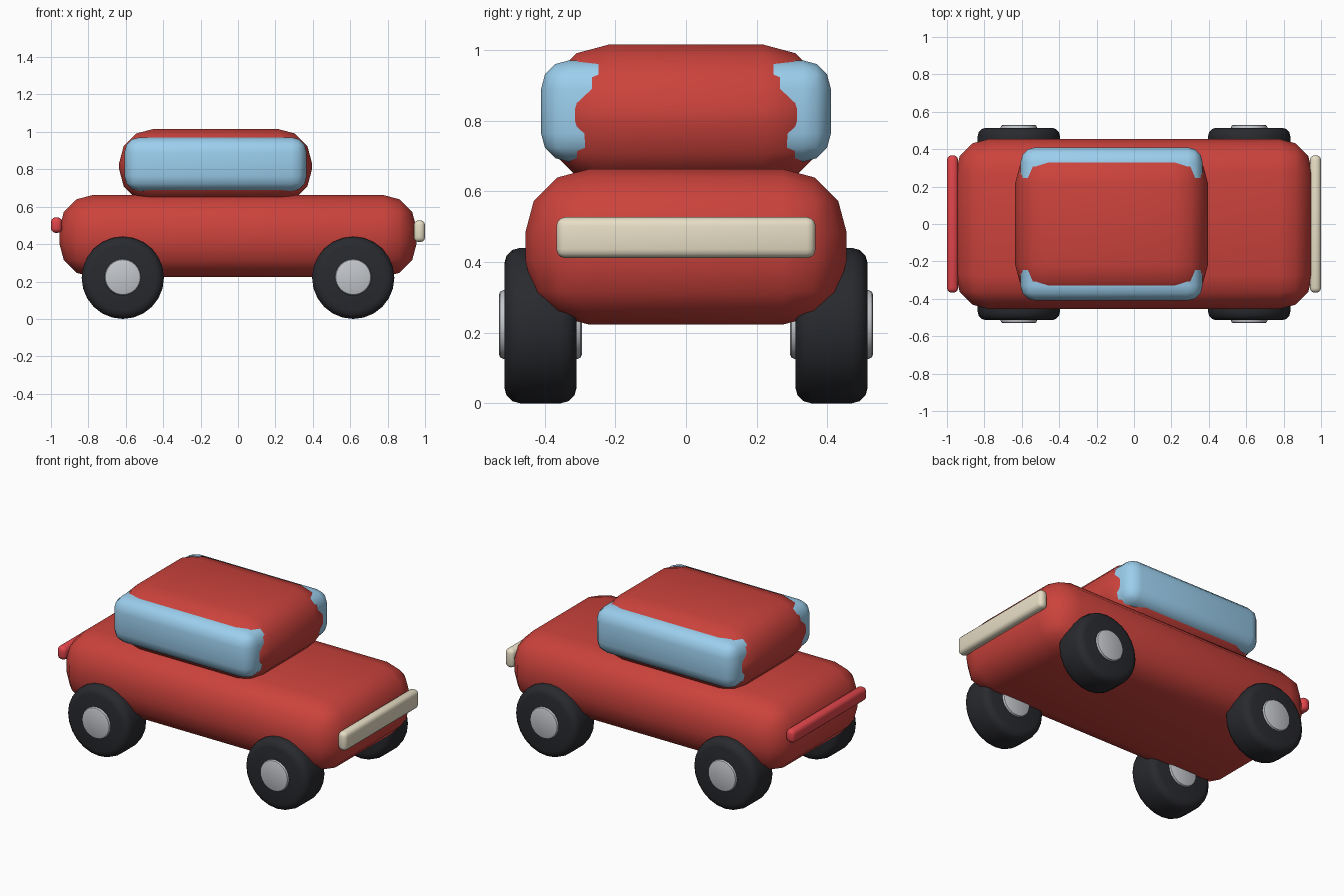
import bpy, math

if "Cube" in bpy.data.objects:
    bpy.data.objects.remove(bpy.data.objects["Cube"])

def material(name, rgb):
    m = bpy.data.materials.new(name)
    m.diffuse_color = (*rgb, 1)
    m.use_nodes = True
    m.node_tree.nodes["Principled BSDF"].inputs["Base Color"].default_value = m.diffuse_color
    return m

RED = material("red paint", (0.60, 0.055, 0.045))
BLUE = material("window blue", (0.33, 0.62, 0.85))
RUBBER = material("rubber", (0.022, 0.023, 0.028))
METAL = material("metal", (0.55, 0.57, 0.60))
CREAM = material("cream", (0.80, 0.73, 0.56))
LAMP = material("lamp red", (0.75, 0.06, 0.07))

def finish(name, mat, bevel, segments, angle=math.radians(40)):
    o = bpy.context.object
    o.name = name
    o.data.materials.append(mat)
    b = o.modifiers.new("bevel", 'BEVEL')
    b.width, b.segments = bevel, segments
    b.limit_method, b.angle_limit = 'ANGLE', angle
    bpy.ops.object.modifier_apply(modifier="bevel")
    bpy.ops.object.shade_smooth_by_angle(angle=math.radians(40))
    return o

def box(name, x, y, z, bevel, mat, segments=3):
    """Rounded box from (min, max) ranges."""
    bpy.ops.mesh.primitive_cube_add(size=1, location=[(a + b) / 2 for a, b in (x, y, z)])
    bpy.context.object.scale = [b - a for a, b in (x, y, z)]
    bpy.ops.object.transform_apply(location=False, rotation=False, scale=True)
    return finish(name, mat, bevel, segments)

def disc(name, x, y, z, radius, width, bevel, mat, segments=3):
    """Rounded cylinder with its axle along y."""
    bpy.ops.mesh.primitive_cylinder_add(vertices=24, radius=radius, depth=width,
                                        location=(x, y, z), rotation=(math.pi / 2, 0, 0))
    return finish(name, mat, bevel, segments)

# Body, cabin and the window block that shows through the cabin sides
box("body", (-0.955, 0.955), (-0.455, 0.455), (0.225, 0.665), 0.18, RED)
box("cabin", (-0.635, 0.395), (-0.40, 0.40), (0.62, 1.017), 0.18, RED)
box("windows", (-0.607, 0.367), (-0.41, 0.41), (0.685, 0.973), 0.08, BLUE)

# Light bars at both ends
box("headlight_bar", (0.94, 1.0), (-0.367, 0.367), (0.413, 0.529), 0.025, CREAM)
box("tail_light_bar", (-1.0, -0.94), (-0.367, 0.367), (0.462, 0.545), 0.025, LAMP)

# Wheels with hubs poking out on both faces
for end, sx in (("front", 1), ("rear", -1)):
    for side, sy in (("right", -1), ("left", 1)):
        x, y, z = sx * 0.616, sy * 0.412, 0.222
        disc(f"{end}_{side}_wheel", x, y, z + 0.0, 0.22, 0.205, 0.045, RUBBER)
        disc(f"{end}_{side}_hub", x, y, z + 0.003, 0.097, 0.235, 0.012, METAL, 2)

# Rest the wheels exactly on the ground
for o in bpy.data.objects:
    o.location.z -= 0.002
